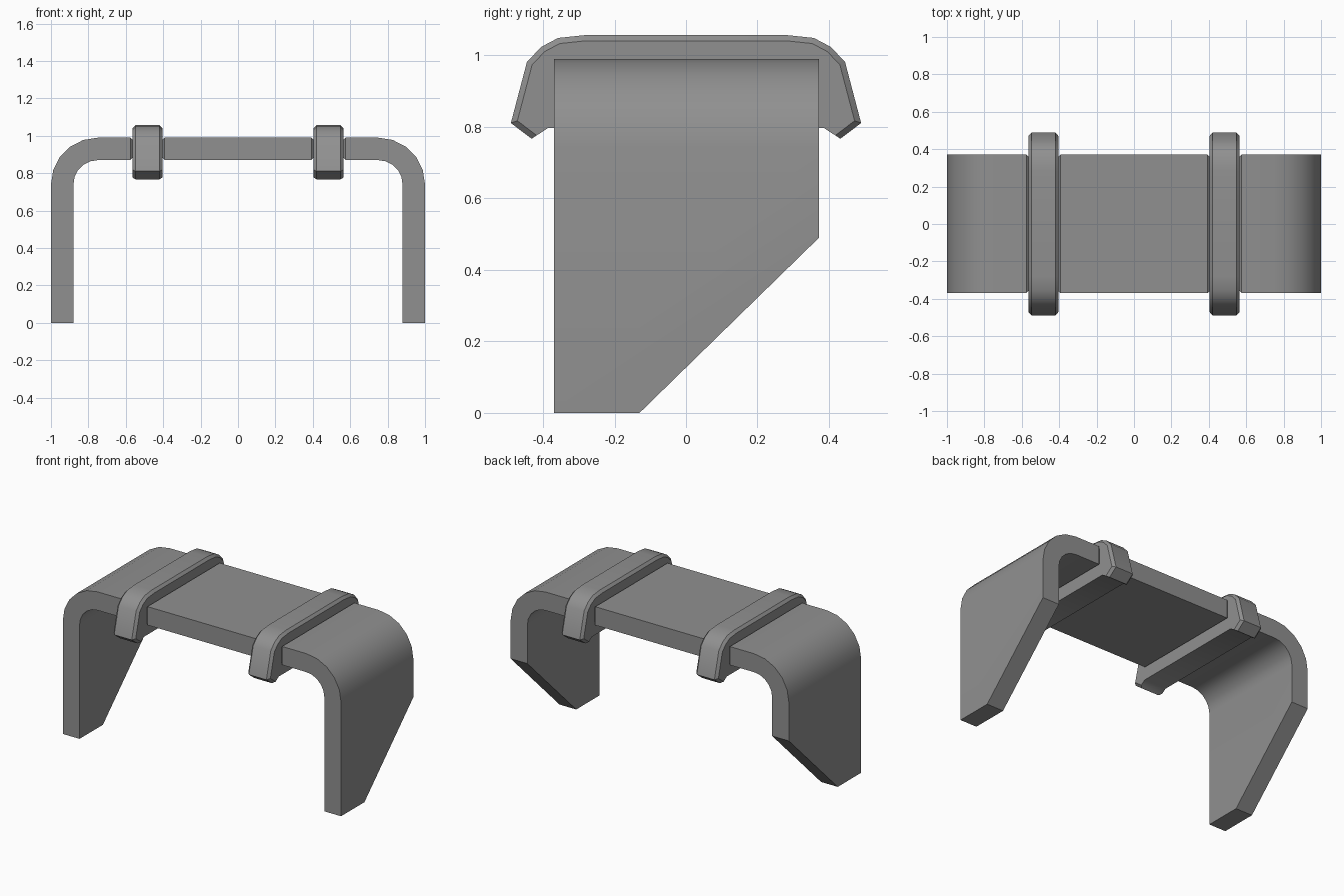
import bpy, bmesh
from math import sin, cos, pi
from mathutils import Vector

cube = bpy.data.objects.get("Cube")
if cube:
    bpy.data.objects.remove(cube)

steel = bpy.data.materials.new("grey metal")
steel.use_nodes = True
GREY = (0.28, 0.28, 0.28, 1)
steel.diffuse_color = GREY
steel.node_tree.nodes["Principled BSDF"].inputs["Base Color"].default_value = GREY

FRONT, BACK = -0.37, 0.372
TOP, UNDER = 0.99, 0.87
STRAP_X, STRAP_HALF = 0.484, 0.079
CHAMFER = 0.016


def extrude(points, offset):
    """Prism from a closed outline."""
    bm = bmesh.new()
    face = bm.faces.new([bm.verts.new(p) for p in points])
    new = bmesh.ops.extrude_face_region(bm, geom=[face])["geom"]
    verts = [v for v in new if isinstance(v, bmesh.types.BMVert)]
    bmesh.ops.translate(bm, verts=verts, vec=offset)
    bmesh.ops.recalc_face_normals(bm, faces=bm.faces)
    return bm


def chamfer(bm, rule, width=CHAMFER):
    edges = [e for e in bm.edges if rule(e)]
    bmesh.ops.bevel(bm, geom=edges, offset=width, segments=1,
                    affect='EDGES', profile=0.5)


def finish(bm, name, side=1):
    bmesh.ops.scale(bm, verts=bm.verts, vec=(side, 1, 1))
    bmesh.ops.recalc_face_normals(bm, faces=bm.faces)
    mesh = bpy.data.meshes.new(name)
    bm.to_mesh(mesh)
    bm.free()
    mesh.materials.append(steel)
    obj = bpy.data.objects.new(name, mesh)
    bpy.context.collection.objects.link(obj)
    bpy.ops.object.select_all(action='DESELECT')
    obj.select_set(True)
    bpy.context.view_layer.objects.active = obj
    bpy.ops.object.shade_smooth_by_angle(angle=0.62)


def arc(radius, steps=5):
    """Quarter round corner shared by both skins of the bent plate."""
    angles = [pi / 2 * i / steps for i in range(steps + 1)]
    return [(0.75 + radius * sin(a), FRONT, 0.74 + radius * cos(a)) for a in angles]


# Bent end plate with a slanted rear edge
def end_plate(name, side):
    inner_end = STRAP_X + STRAP_HALF - 0.003
    outline = ([(inner_end, FRONT, TOP)] + arc(0.25)
               + [(1, FRONT, 0), (0.88, FRONT, 0)]
               + arc(0.13)[::-1] + [(inner_end, FRONT, UNDER)])
    bm = extrude(outline, (0, BACK - FRONT, 0))
    slope = Vector((0, 0.49, -(BACK + 0.13)))
    cut = bmesh.ops.bisect_plane(bm, geom=bm.verts[:] + bm.edges[:] + bm.faces[:],
                                 plane_co=(0, -0.13, 0), plane_no=slope,
                                 clear_outer=True)["geom_cut"]
    bmesh.ops.holes_fill(bm, edges=[e for e in cut if isinstance(e, bmesh.types.BMEdge)])
    chamfer(bm, lambda e: all(v.co.x < inner_end + 0.001 for v in e.verts))
    finish(bm, name, side)


# Clamp strap with hooked ends
def strap(name, side):
    half = [(0.282, 1.057), (0.358, 1.049), (0.405, 1.024), (0.445, 0.982),
            (0.49, 0.811), (0.432, 0.767), (0.386, 0.797)]
    ring = half + [(-y, z) for y, z in reversed(half)]
    x0 = STRAP_X - STRAP_HALF
    bm = extrude([(x0, y, z) for y, z in ring], (2 * STRAP_HALF, 0, 0))

    def rim(e):
        a, b = (v.co for v in e.verts)
        hidden = abs(a.y) < 0.435 and abs(b.y) < 0.435 and max(a.z, b.z) < 0.8
        return abs(a.x - b.x) < 0.001 and not hidden
    chamfer(bm, rim)
    finish(bm, name, side)


# Flat plate between the straps
def middle_plate():
    end = STRAP_X - STRAP_HALF + 0.003
    bm = extrude([(-end, FRONT, UNDER), (end, FRONT, UNDER),
                  (end, FRONT, TOP), (-end, FRONT, TOP)], (0, BACK - FRONT, 0))
    chamfer(bm, lambda e: abs(e.verts[0].co.x - e.verts[1].co.x) < 0.001)
    finish(bm, "middle_plate")


middle_plate()
for label, side in (("left", 1), ("right", -1)):
    end_plate(label + "_end_plate", side)
    strap(label + "_strap", side)
